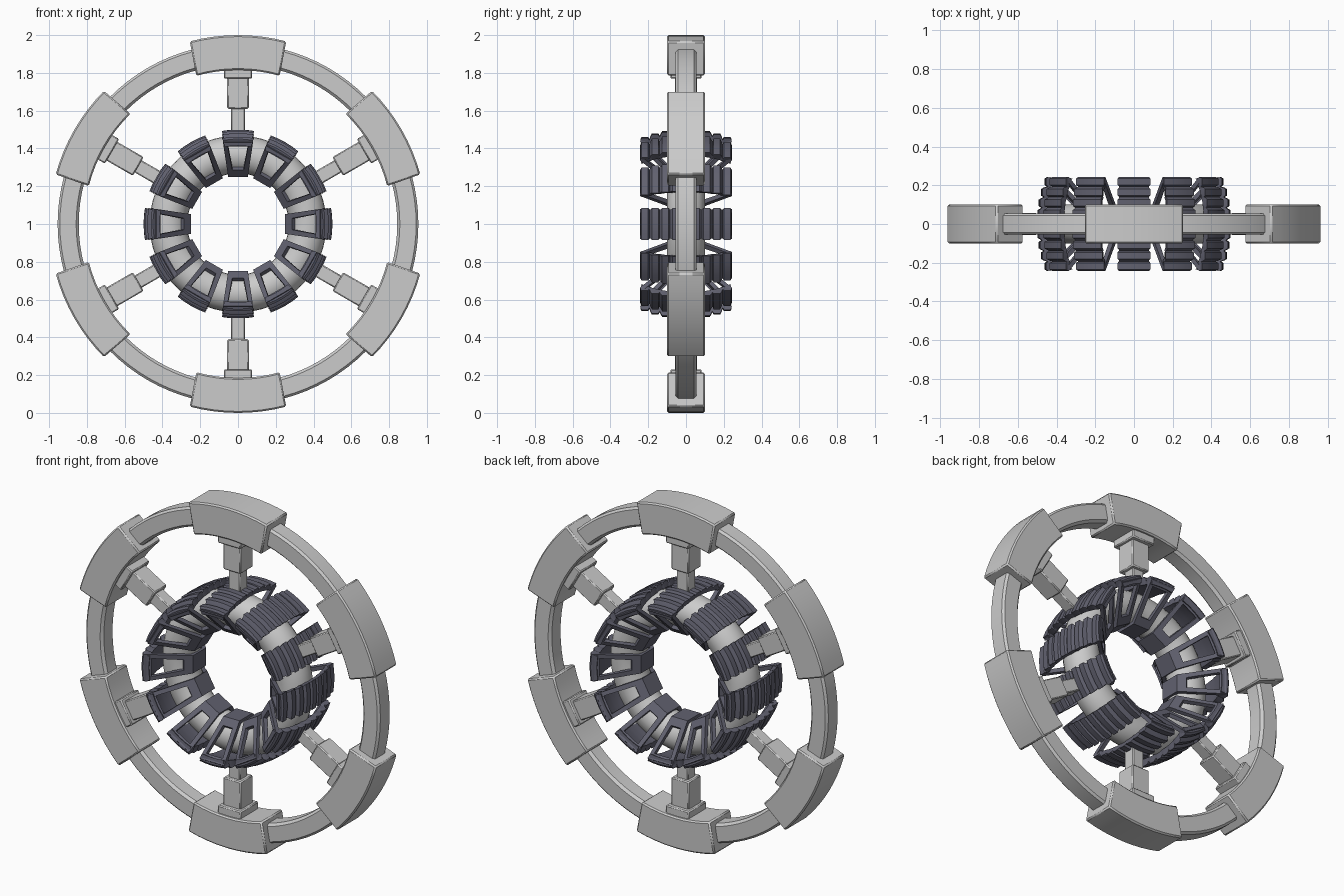
import bpy, bmesh, math
from math import sin, cos, radians
from mathutils import Matrix, Vector

if "Cube" in bpy.data.objects:
    bpy.data.objects.remove(bpy.data.objects["Cube"])

CENTRE = Matrix.Translation((0, 0, 1))

rubber = bpy.data.materials.new("dark_rubber")
rubber.diffuse_color = (0.12, 0.12, 0.16, 1)
rubber.use_nodes = True
rubber.node_tree.nodes["Principled BSDF"].inputs["Base Color"].default_value = rubber.diffuse_color


def polar(r, a, y):
    return Vector((r * cos(a), y, r * sin(a)))


def finish(bm, name, mat=None):
    bmesh.ops.recalc_face_normals(bm, faces=bm.faces)
    me = bpy.data.meshes.new(name)
    bm.to_mesh(me)
    bm.free()
    me.shade_smooth()
    me.set_sharp_from_angle(angle=radians(30))
    if mat:
        me.materials.append(mat)
    return me


def place(me, name, deg=0, bevel=0):
    # local +x is radial; turn it to the given angle around the wheel axis
    ob = bpy.data.objects.new(name, me)
    bpy.context.collection.objects.link(ob)
    ob.matrix_world = CENTRE @ Matrix.Rotation(-radians(deg), 4, 'Y')
    if bevel:
        m = ob.modifiers.new("bevel", 'BEVEL')
        m.width, m.segments, m.limit_method = bevel, 1, 'ANGLE'
        m.angle_limit = radians(40)
    return ob


def loft(bm, sections, closed=False):
    # join equal closed loops of points into a tube; returns end rings
    rings = [[bm.verts.new(p) for p in s] for s in sections]
    n = len(rings[0])
    pairs = list(zip(rings, rings[1:]))
    if closed:
        pairs.append((rings[-1], rings[0]))
    for a, b in pairs:
        for i in range(n):
            j = (i + 1) % n
            bm.faces.new((a[i], a[j], b[j], b[i]))
    return rings[0], rings[-1]


def revolve(profile, steps):
    bm = bmesh.new()
    loft(bm, [[polar(r, math.tau * k / steps, y) for r, y in profile]
              for k in range(steps)], True)
    return bm


def box(bm, x0, x1, hy, hz):
    m = Matrix.LocRotScale(((x0 + x1) / 2, 0, 0), None, (x1 - x0, 2 * hy, 2 * hz))
    bmesh.ops.create_cube(bm, size=1, matrix=m)


# Outer rim with chamfered section
rim = [(0.857, -0.055), (0.943, -0.055), (0.955, -0.043), (0.955, 0.043),
       (0.943, 0.055), (0.857, 0.055), (0.843, 0.04), (0.843, -0.04)]
place(finish(revolve(rim, 96), "outer_rim"), "outer_rim")

# Inner tube ring
tube = [(0.368 + 0.1 * cos(math.tau * k / 24), 0.1 * sin(math.tau * k / 24))
        for k in range(24)]
place(finish(revolve(tube, 72), "inner_tube"), "inner_tube")

# Curved rim block
bm = bmesh.new()
secs = []
for k in range(9):
    s = k / 4 - 1
    ao, ai = radians(14.8) * s, radians(15.7) * s
    secs.append([polar(0.815, ai, -0.1), polar(1.0, ao, -0.1),
                 polar(1.0, ao, 0.1), polar(0.815, ai, 0.1)])
for ring in loft(bm, secs):
    bm.faces.new(ring)
block = finish(bm, "rim_block")

# Telescoping spoke: rod, sleeve, collar
bm = bmesh.new()
box(bm, 0.47, 0.63, 0.037, 0.037)
box(bm, 0.61, 0.80, 0.058, 0.057)
box(bm, 0.77, 0.83, 0.083, 0.075)
spoke = finish(bm, "spoke")

for i in range(6):
    place(block, f"rim_block_{i+1}", 30 + 60 * i, 0.008)
    place(spoke, f"spoke_{i+1}", 30 + 60 * i, 0.006)


# Ridged tread, curved across the width
def tread_r(y):
    return 0.438 + 0.05 * (1 - min(1, abs(y) / 0.245) ** 2.3)


outer = []
for i in range(9):
    yc = (i - 4) * 0.0545
    for d, lift, hw in ((-0.024, 0, 0.077), (-0.017, 0.012, 0.085),
                        (0.017, 0.012, 0.085), (0.024, 0, 0.077)):
        outer.append((tread_r(yc) + lift, yc + d, hw))
bm = bmesh.new()
secs = []
for k in range(5):
    s = k / 2 - 1
    top = [polar(r, s * hw / r, y) for r, y, hw in outer]
    low = [polar(tread_r(y) - 0.025, s * 0.077 / r, y * 0.97) for r, y, hw in outer]
    secs.append(top + low[::-1])
n = len(outer)
for ring in loft(bm, secs):
    for i in range(n - 1):
        bm.faces.new((ring[i], ring[i + 1], ring[2 * n - 2 - i], ring[2 * n - 1 - i]))

# Sloping side frames with a window, narrowing to the hub side
a, b = Vector((0.25, 0.06)), Vector((0.435, 0.244))
inward = Vector((b.y - a.y, a.x - b.x)).normalized() * 0.022


def trapezoid(t0, w0, t1, w1, off, side):
    pts = []
    for t, w in ((t0, -w0), (t0, w0), (t1, w1), (t1, -w1)):
        p = a.lerp(b, t) + inward * off
        pts.append(Vector((p.x, side * p.y, w)))
    return pts


for side in (-1, 1):
    big, hole = (0, 0.052, 1, 0.08), (0.19, 0.03, 0.86, 0.053)
    loft(bm, [trapezoid(*big, 0, side), trapezoid(*big, 1, side),
              trapezoid(*hole, 1, side), trapezoid(*hole, 0, side)], True)

# Small plate joining both side frames
box(bm, 0.25, 0.27, 0.06, 0.052)
pad = finish(bm, "tread_pad", rubber)

for i in range(12):
    place(pad, f"tread_pad_{i+1}", 30 * i)
